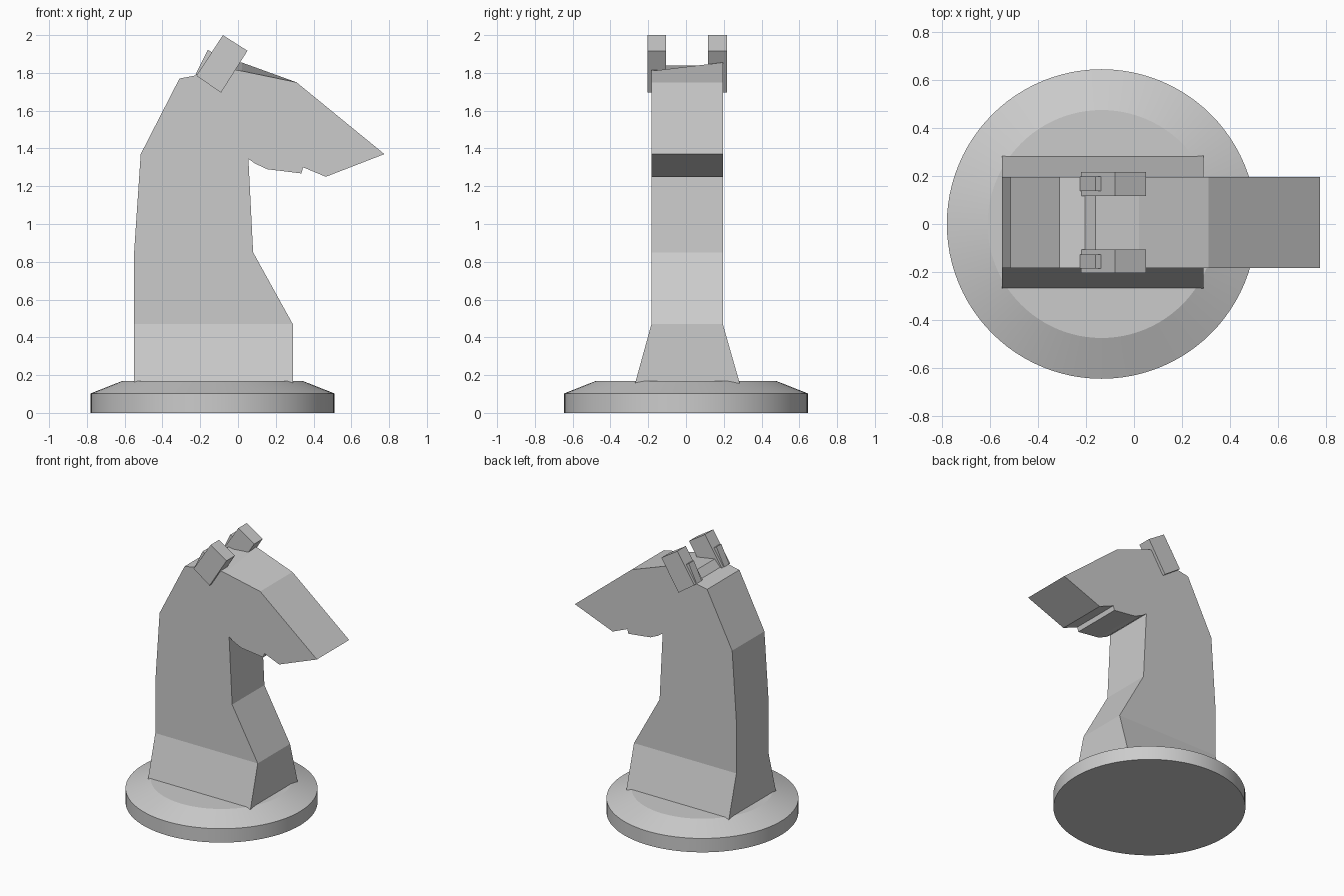
import bpy, bmesh, math

if "Cube" in bpy.data.objects:
    bpy.data.objects.remove(bpy.data.objects["Cube"])


def finish(name, bm, smooth=None):
    bmesh.ops.recalc_face_normals(bm, faces=bm.faces[:])
    me = bpy.data.meshes.new(name)
    bm.to_mesh(me)
    bm.free()
    ob = bpy.data.objects.new(name, me)
    bpy.context.collection.objects.link(ob)
    if smooth:
        bpy.context.view_layer.objects.active = ob
        ob.select_set(True)
        bpy.ops.object.shade_smooth_by_angle(angle=math.radians(smooth))
        ob.select_set(False)
    return ob


def extrude_profile(bm, pts, y0, y1):
    """Prism from an x-z outline between two y planes."""
    near = [bm.verts.new((x, y0, z)) for x, z in pts]
    far = [bm.verts.new((x, y1, z)) for x, z in pts]
    bm.faces.new(near)
    bm.faces.new(far[::-1])
    n = len(pts)
    for i in range(n):
        j = (i + 1) % n
        bm.faces.new((near[i], far[i], far[j], near[j]))
    return near, far


# Round base: a disc with a sloped shoulder
bm = bmesh.new()
SEG, CX = 96, -0.135
rings = []
for r, z in ((0.645, 0), (0.645, 0.103), (0.475, 0.17)):
    rings.append([bm.verts.new((CX + r * math.cos(2 * math.pi * i / SEG),
                                r * math.sin(2 * math.pi * i / SEG), z))
                  for i in range(SEG)])
for a, b in zip(rings, rings[1:]):
    for i in range(SEG):
        j = (i + 1) % SEG
        bm.faces.new((a[i], a[j], b[j], b[i]))
bm.faces.new(rings[0][::-1])
bm.faces.new(rings[-1])
finish("base", bm, 20)

# Horse neck and head, a thick cut-out
outline = [(-0.55, 0.47), (0.29, 0.47), (0.08, 0.85), (0.055, 1.345),
           (0.09, 1.32), (0.155, 1.29), (0.335, 1.268), (0.345, 1.30),
           (0.465, 1.25), (0.775, 1.37), (0.31, 1.75), (0.02, 1.83),
           (-0.16, 1.84), (-0.205, 1.79), (-0.31, 1.77), (-0.515, 1.37),
           (-0.55, 0.85)]
bm = bmesh.new()
near, far = extrude_profile(bm, outline, -0.183, 0.195)
near[11].co.z, far[11].co.z = 1.81, 1.855   # crown tilts slightly
bottom = next(f for f in bm.faces
              if len(f.verts) == 4 and all(abs(v.co.z - 0.47) < 1e-5 for v in f.verts))
# Flared foot of the neck
new = bmesh.ops.extrude_face_region(bm, geom=[bottom])
bmesh.ops.delete(bm, geom=[bottom], context='FACES_ONLY')
for v in new["geom"]:
    if isinstance(v, bmesh.types.BMVert):
        v.co.z = 0.155
        v.co.y = -0.27 if v.co.y < 0 else 0.285
bmesh.ops.triangulate(bm, faces=[f for f in bm.faces if len(f.verts) > 4])
finish("neck_and_head", bm)

# Pair of tilted block ears, each with a small wedge behind
for side, y0, y1 in (("front", -0.205, -0.107), ("back", 0.117, 0.217)):
    bm = bmesh.new()
    extrude_profile(bm, [(-0.22, 1.785), (-0.09, 1.695),
                         (0.05, 1.917), (-0.08, 2.0)], y0, y1)
    finish(side + "_ear", bm)
    bm = bmesh.new()
    extrude_profile(bm, [(-0.225, 1.79), (-0.10, 1.76), (-0.12, 1.90),
                         (-0.16, 1.922)], y0 + 0.02, y1 - 0.02)
    finish(side + "_ear_wedge", bm)
